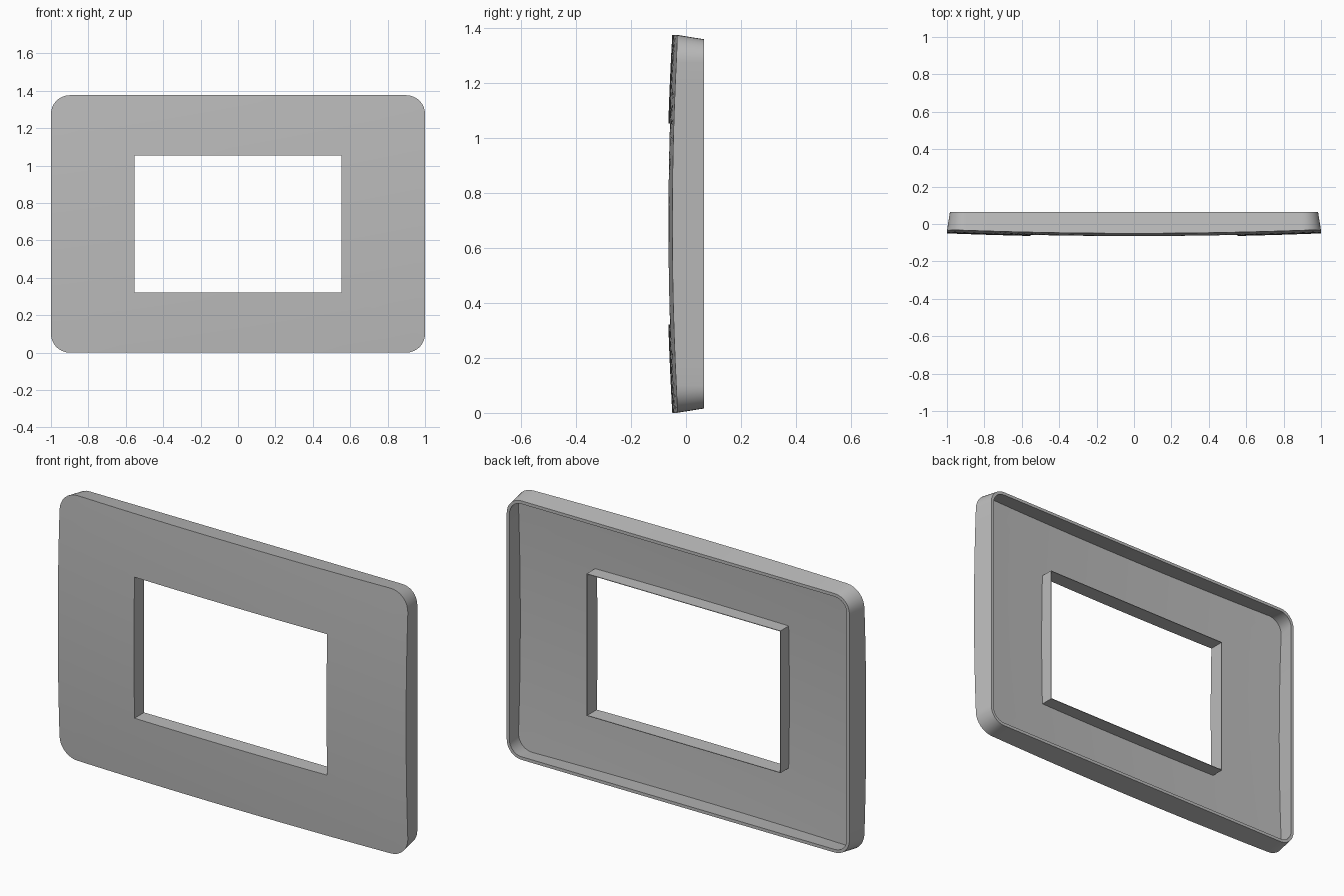
import bpy, bmesh, math

cube = bpy.data.objects.get("Cube")
if cube:
    bpy.data.objects.remove(cube, do_unlink=True)

HALF_W, HALF_H = 1.0, 0.688       # outer half sizes
HOLE_W, HOLE_H = 0.553, 0.366     # opening half sizes
RADIUS, ARC, SIDE = 0.1, 8, 14    # corner radius, corner and side segments
BACK, COLLAR_BACK = 0.065, 0.02   # rear of rim and of opening collar
SKIN, RIM = 0.01, 0.016           # face and rim thickness


def dome(x, z):
    """Depth of the gently bulging front face."""
    return -0.07 + 0.02 * x * x + 0.02 * (z / HALF_H) ** 2


def outline(inset):
    """Rounded rectangle: each corner arc, then the straight run to the next."""
    r = RADIUS - inset
    cx, cz = HALF_W - RADIUS, HALF_H - RADIUS
    corners = [(cx, cz), (-cx, cz), (-cx, -cz), (cx, -cz)]
    pts = []
    for q, (x, z) in enumerate(corners):
        for i in range(ARC + 1):
            a = math.pi / 2 * (q + i / ARC)
            pts.append((x + r * math.cos(a), z + r * math.sin(a)))
        nx, nz = corners[(q + 1) % 4]
        ox, oz = pts[-1][0] - x, pts[-1][1] - z
        for i in range(1, SIDE):
            t = i / SIDE
            pts.append((x + (nx - x) * t + ox, z + (nz - z) * t + oz))
    return pts


def opening(grow):
    """Sharp rectangle with the same point count as the outline."""
    w, h = HOLE_W + grow, HOLE_H + grow
    corners = [(w, h), (-w, h), (-w, -h), (w, -h)]
    pts = []
    for q, (x, z) in enumerate(corners):
        nx, nz = corners[(q + 1) % 4]
        pts += [(x, z)] * (ARC + 1)
        pts += [(x + (nx - x) * i / SIDE, z + (nz - z) * i / SIDE)
                for i in range(1, SIDE)]
    return pts


def face_rings(a, b, offset, steps=8):
    """Rings across a domed face from loop a to loop b."""
    rings = []
    for s in range(steps + 1):
        t = s / steps
        ring = []
        for (ax, az), (bx, bz) in zip(a, b):
            x, z = ax + (bx - ax) * t, az + (bz - az) * t
            ring.append((x, dome(x, z) + offset, z))
        rings.append(ring)
    return rings


def flat_ring(loop, y):
    return [(x, y, z) for x, z in loop]


# Front face, tapered rim, hollow back and opening collar as one closed section
taper = 0.016
rings = face_rings(opening(0), outline(0), 0)
rings.append(flat_ring(outline(taper), BACK))
rings.append(flat_ring(outline(taper + RIM), BACK))
rings += face_rings(outline(RIM + 0.004), opening(0.003), SKIN)
rings.append(flat_ring(opening(0.003), COLLAR_BACK))
rings.append(flat_ring(opening(0), COLLAR_BACK))

bm = bmesh.new()
loops = [[bm.verts.new((x, y, z + HALF_H)) for x, y, z in ring] for ring in rings]
count = len(loops[0])
for k, loop in enumerate(loops):
    following = loops[(k + 1) % len(loops)]
    for i in range(count):
        j = (i + 1) % count
        bm.faces.new((loop[i], loop[j], following[j], following[i]))
bmesh.ops.remove_doubles(bm, verts=bm.verts, dist=0.00001)
bmesh.ops.recalc_face_normals(bm, faces=bm.faces)
mesh = bpy.data.meshes.new("cover_plate")
bm.to_mesh(mesh)
bm.free()

plate = bpy.data.objects.new("cover_plate", mesh)
bpy.context.collection.objects.link(plate)

# Plain grey finish
grey = bpy.data.materials.new("plain_grey")
grey.use_nodes = True
colour = (0.5, 0.5, 0.5, 1)
grey.diffuse_color = colour
grey.node_tree.nodes["Principled BSDF"].inputs["Base Color"].default_value = colour
mesh.materials.append(grey)

# Smooth shading with crisp edges
bpy.ops.object.select_all(action="DESELECT")
plate.select_set(True)
bpy.context.view_layer.objects.active = plate
bpy.ops.object.shade_smooth_by_angle(angle=math.radians(30))
